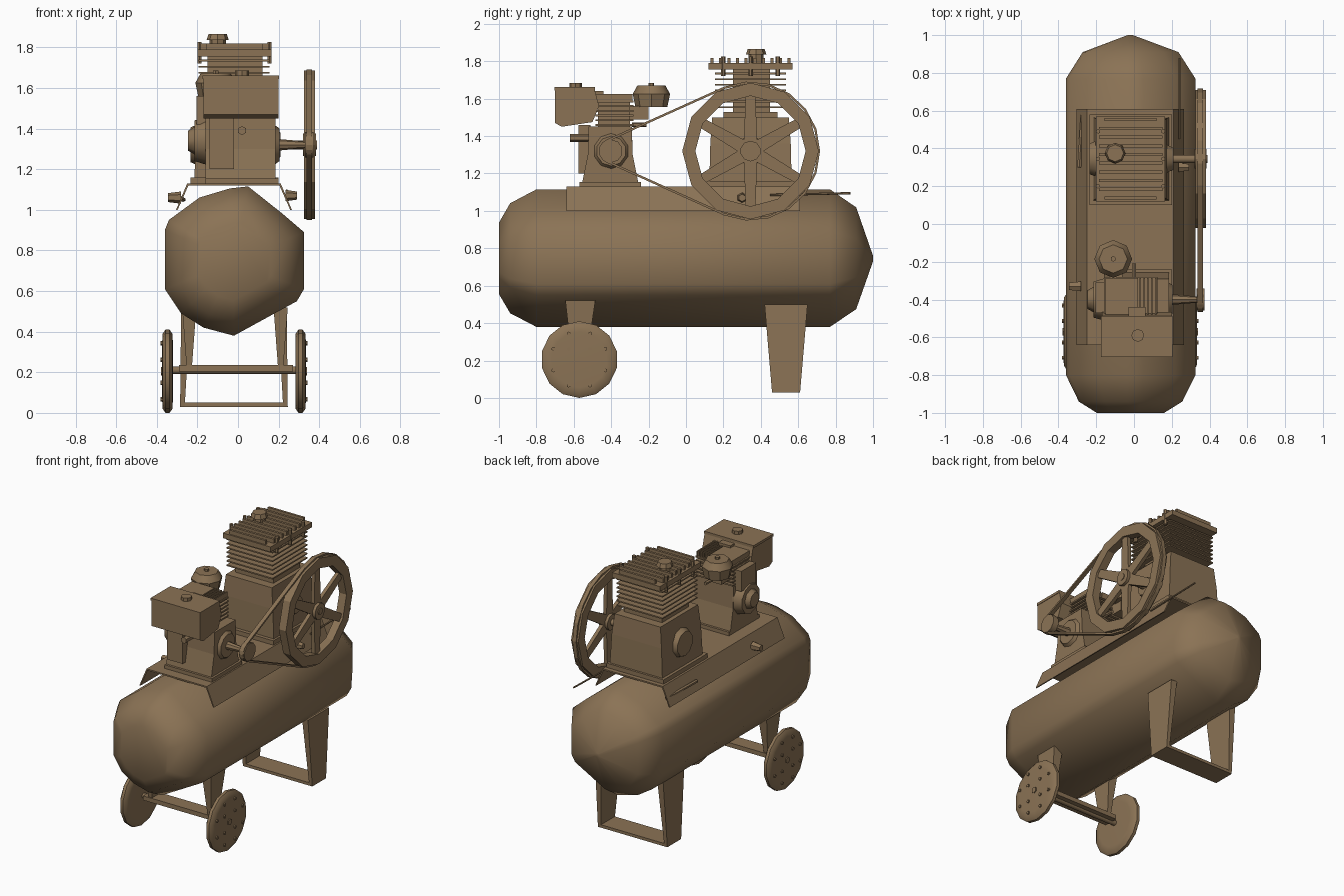
import bpy, bmesh, math
from mathutils import Matrix, Vector

if "Cube" in bpy.data.objects:
    bpy.data.objects.remove(bpy.data.objects["Cube"])

mat = bpy.data.materials.new("brown_paint")
mat.diffuse_color = (0.258, 0.171, 0.091, 1)
mat.use_nodes = True
mat.node_tree.nodes["Principled BSDF"].inputs["Base Color"].default_value = mat.diffuse_color


def finish(name, bm, smooth=None):
    bmesh.ops.recalc_face_normals(bm, faces=bm.faces)
    me = bpy.data.meshes.new(name)
    bm.to_mesh(me)
    bm.free()
    me.materials.append(mat)
    ob = bpy.data.objects.new(name, me)
    bpy.context.collection.objects.link(ob)
    if smooth:
        bpy.ops.object.select_all(action='DESELECT')
        ob.select_set(True)
        bpy.context.view_layer.objects.active = ob
        bpy.ops.object.shade_smooth_by_angle(angle=math.radians(smooth))
    return ob


def loft(name, rings, smooth=None, closed=False):
    """Skin equal-length point rings; cap the ends or close the loop."""
    bm = bmesh.new()
    vs = [[bm.verts.new(p) for p in r] for r in rings]
    n = len(vs[0])
    for a, b in zip(vs, vs[1:] + ([vs[0]] if closed else [])):
        for i in range(n):
            j = (i + 1) % n
            bm.faces.new((a[i], a[j], b[j], b[i]))
    if not closed:
        bm.faces.new(vs[0])
        bm.faces.new(vs[-1])
    return finish(name, bm, smooth)


def rect(x0, x1, y0, y1, z):
    return [(x0, y0, z), (x1, y0, z), (x1, y1, z), (x0, y1, z)]


def box(name, x0, x1, y0, y1, z0, z1):
    return loft(name, [rect(x0, x1, y0, y1, z0), rect(x0, x1, y0, y1, z1)])


def side_prism(name, yz, x0, x1):
    return loft(name, [[(x, y, z) for y, z in yz] for x in (x0, x1)])


def front_prism(name, xz, y0, y1):
    return loft(name, [[(x, y, z) for x, z in xz] for y in (y0, y1)])


def cyl(name, p, q, r1, r2=None, n=10, smooth=40):
    """Cylinder or cone from p to q."""
    p, q = Vector(p), Vector(q)
    d = q - p
    m = Matrix.Translation((p + q) / 2) @ d.to_track_quat('Z', 'Y').to_matrix().to_4x4()
    bm = bmesh.new()
    bmesh.ops.create_cone(bm, cap_ends=True, segments=n, radius1=r1,
                          radius2=r1 if r2 is None else r2, depth=d.length, matrix=m)
    return finish(name, bm, smooth)


def band(name, path, x0, x1, smooth=None):
    """Closed band: path holds (outer, inner) y-z pairs."""
    rings = [[(x0, *o), (x1, *o), (x1, *i), (x0, *i)] for o, i in path]
    return loft(name, rings, smooth, closed=True)


def polar(c, r, a):
    return (c[0] + r * math.cos(a), c[1] + r * math.sin(a))


# Air tank
section = [(.05, 1.115), (-.04, 1.105), (-.19, 1.06), (-.34, .95), (-.36, .9), (-.36, .61),
           (-.28, .49), (-.17, .42), (-.02, .38), (.29, .55), (.325, .61), (.325, .89), (.22, .98)]
rings = []
for y, s in ((-1, .52), (-.94, .8), (-.8, 1), (.77, 1), (.91, .74), (1, .04)):
    rings.append([(-.02 + (x + .02) * s, y, .745 + (z - .745) * s) for x, z in section])
loft("air_tank", rings, 50)

# Saddle plate with sloping flanges
front_prism("saddle_plate", [(-.305, 1.0), (-.25, 1.13), (.21, 1.13), (.265, 1.0),
                             (.257, 1.0), (.204, 1.12), (-.244, 1.12), (-.297, 1.0)], -.64, .61)

# Rear leg frame
for s, side in ((-1, "left"), (1, "right")):
    xt, xb = -.02 + s * .26, -.02 + s * .265
    x2 = -s * .045
    top = rect(xt + x2, xt, .42, .65, .5)
    low = rect(xb + x2 * .5, xb, .46, .61, .03)
    loft("rear_leg_" + side, [low, top])
box("rear_foot", -.28, .24, .46, .61, .03, .05)

# Axle, brackets and wheels
box("axle_plate", -.29, .27, -.62, -.52, .205, .235)
cyl("axle", (-.33, -.57, .21), (.3, -.57, .21), .018)
for s, side in ((-1, "left"), (1, "right")):
    x = -.015 + s * .225
    loft("axle_bracket_" + side, [rect(x - .012, x + .012, -.61, -.53, .21),
                                  rect(x - .035, x + .035, -.645, -.485, .52)])
    xc = -.347 if s < 0 else .308
    prof = [(-.026, .15), (-.024, .185), (-.01, .205), (.01, .205), (.024, .185), (.026, .15)]
    loft("wheel_" + side, [[(xc + s * dx, *polar((-.57, .205), r, math.tau * (k + .5) / 14 - math.pi / 2 - math.pi / 14))
                            for k in range(14)] for dx, r in prof], 35)
    cyl("wheel_hub_" + side, (xc, -.57, .205), (xc + s * .032, -.57, .205), .022, n=6)
    for ring_r, count in ((.08, 4), (.15, 8)):
        for k in range(count):
            y, z = polar((-.57, .205), ring_r, math.tau * (k + .5) / count)
            cyl("wheel_bolt_" + side, (xc, y, z), (xc + s * .034, y, z), .011, n=6)

# Pump crankcase
loft("pump_base", [rect(-.235, .2, .1, .58, 1.12), rect(-.235, .2, .1, .58, 1.16)])
loft("pump_crankcase", [rect(-.215, .185, .125, .565, 1.16), rect(-.205, .175, .13, .56, 1.36),
                        rect(-.19, .16, .14, .55, 1.5)])
cyl("crankcase_cover", (-.2, .345, 1.32), (-.235, .345, 1.32), .1, .085, 10)
cyl("crank_bearing", (.16, .345, 1.32), (.21, .345, 1.32), .085, .06, 10)
box("cylinder_flange", -.16, .13, .2, .49, 1.5, 1.53)

# Finned cylinder and head
box("pump_cylinder", -.15, .12, .25, .45, 1.52, 1.76)
for k in range(7):
    z = 1.55 + k * .03
    box("cylinder_fin", -.195, .155, .155, .535, z, z + .009)
box("pump_head", -.2, .165, .12, .57, 1.755, 1.79)
for k in range(10):
    y = .13 + k * .046
    e = .03 if k in (0, 9) else 0
    box("head_fin", -.185 + e, .15 - e, y, y + .016, 1.79, 1.818)
cyl("intake_neck", (-.1, .375, 1.78), (-.1, .375, 1.84), .04, n=8)
cyl("intake_cap", (-.1, .375, 1.835), (-.1, .375, 1.865), .055, .045, 8)
for x in (-.19, .155):
    for y in (.2, .345, .49):
        cyl("head_bolt", (x, y, 1.72), (x, y, 1.825), .012, n=6)

# Flywheel
C = (.345, 1.32)
ang = [math.tau * k / 12 - math.pi / 2 for k in range(12)]
band("flywheel_rim", [(polar(C, .365, a), polar(C, .295, a)) for a in ang], .325, .38)
cyl("flywheel_hub", (.32, *C), (.385, *C), .055)
cyl("flywheel_shaft", (.15, *C), (.39, *C), .022)
for k in range(6):
    a = math.tau * k / 6 - math.pi / 2
    pts = []
    for r, w in ((.03, .036), (.31, .026), (.31, -.026), (.03, -.036)):
        y, z = polar(C, r, a)
        pts.append((y - w * math.sin(a), z + w * math.cos(a)))
    side_prism("flywheel_spoke", pts, .34, .365)

# Drive belt and motor pulley
P = (-.4, 1.32)
t = math.radians(112.5)
path = []
for c, r, a0, a1, n in ((C, .372, -t, t, 12), (P, .066, t, math.tau - t, 6)):
    for k in range(n + 1):
        a = a0 + (a1 - a0) * k / n
        path.append((polar(c, r, a), polar(c, r - .012, a)))
band("drive_belt", path, .337, .365)
cyl("motor_pulley", (.33, *P), (.372, *P), .062)
cyl("motor_shaft", (.18, *P), (.34, *P), .03, .016, 8)

# Engine block
box("engine_base", -.16, .2, -.57, -.24, 1.12, 1.155)
loft("engine_block", [rect(-.16, .185, -.555, -.255, 1.15), rect(-.16, .185, -.525, -.285, 1.3),
                      rect(-.16, .185, -.52, -.29, 1.45)])
cyl("drive_cover", (.17, *P), (.205, *P), .105, .08, 10)
cyl("starter_housing", (-.15, -.4, 1.34), (-.215, -.4, 1.34), .12, .1, 10)
cyl("starter_cap", (-.21, -.4, 1.34), (-.245, -.4, 1.34), .07, .05, 8)
box("engine_front_cover", -.14, -.02, -.575, -.51, 1.2, 1.46)

# Engine cylinder with fins
box("engine_cylinder", -.15, .1, -.47, -.3, 1.44, 1.59)
for k in range(6):
    z = 1.455 + k * .025
    box("engine_fin", -.16, .125, -.485, -.28, z, z + .01)
box("engine_head", -.15, .02, -.48, -.285, 1.59, 1.625)
for k in range(5):
    x = .03 + k * .02
    box("head_rib", x, x + .008, -.48, -.285, 1.585, 1.625)
box("engine_shroud", -.205, -.145, -.47, -.31, 1.42, 1.56)

# Fuel tank
side_prism("fuel_tank", [(-.7, 1.655), (-.7, 1.47), (-.665, 1.45), (-.5, 1.475), (-.465, 1.56), (-.49, 1.655)],
           -.17, .2)
box("fuel_tank_seam", -.175, .203, -.703, -.487, 1.645, 1.662)
cyl("fuel_cap", (.02, -.59, 1.655), (.02, -.59, 1.685), .034, n=8)
box("fuel_tank_bracket", -.03, .06, -.5, -.44, 1.56, 1.64)
cyl("oil_plug", (.02, -.5, 1.39), (.02, -.62, 1.39), .022, n=6)

# Air filter and carburettor
cyl("filter_body", (-.11, -.185, 1.555), (-.11, -.185, 1.625), .085, .1, 8)
cyl("filter_lid", (-.11, -.185, 1.625), (-.11, -.185, 1.67), .1, .075, 8)
cyl("filter_knob", (-.11, -.185, 1.66), (-.11, -.185, 1.685), .015, n=6)
box("carburettor", -.13, -.06, -.3, -.2, 1.49, 1.56)
cyl("throttle_link", (.0, -.29, 1.46), (.0, -.21, 1.46), .012, n=6)

# Tank fittings and thin pipe beside the pump
cyl("left_valve", (-.28, -.33, 1.06), (-.345, -.33, 1.06), .03, .022, 6)
cyl("right_valve", (.235, .3, 1.07), (.29, .3, 1.07), .028, .02, 6)
cyl("left_gauge_pipe", (-.29, .3, 1.06), (-.27, .6, 1.05), .012, n=6)
cyl("outlet_pipe", (.24, .45, 1.085), (.24, .88, 1.095), .006, n=6)
